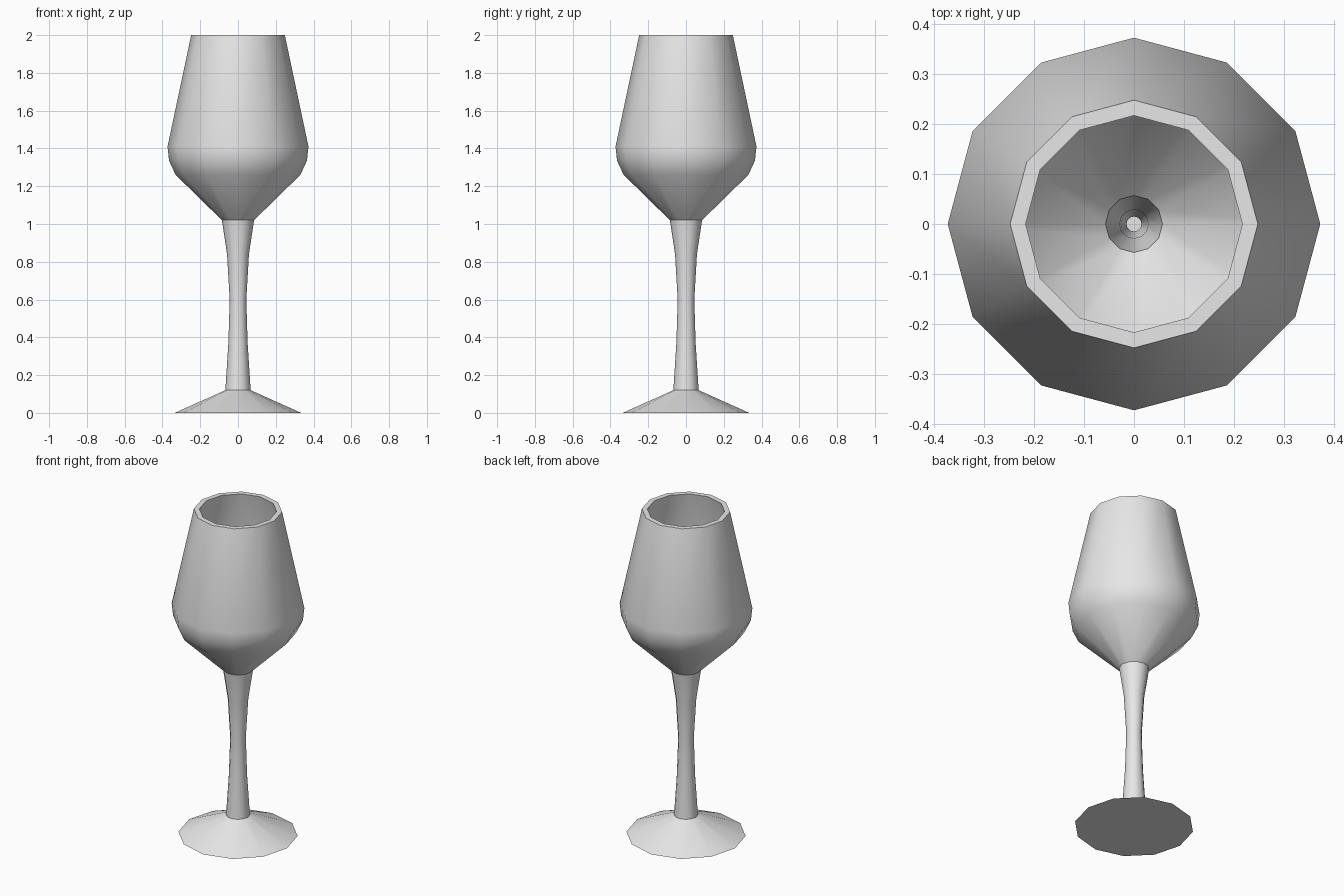
import bpy, bmesh, math

SIDES = 12

old = bpy.data.objects.get("Cube")
if old:
    bpy.data.objects.remove(old, do_unlink=True)

grey = bpy.data.materials.new("light_grey")
grey.use_nodes = True
colour = (0.8, 0.8, 0.8, 1)
grey.diffuse_color = colour
grey.node_tree.nodes["Principled BSDF"].inputs["Base Color"].default_value = colour


def lathe(name, *profiles):
    """Turn (radius, height) profiles; upward runs face out, downward runs face in."""
    bm = bmesh.new()
    for profile in profiles:
        rings = []
        for r, z in profile:
            angles = [2 * math.pi * i / SIDES for i in range(SIDES)]
            rings.append([bm.verts.new((r * math.cos(a), r * math.sin(a), z)) for a in angles])
        for low, high in zip(rings, rings[1:]):
            for i in range(SIDES):
                j = (i + 1) % SIDES
                bm.faces.new((low[i], low[j], high[j], high[i]))
    bmesh.ops.remove_doubles(bm, verts=bm.verts[:], dist=0.0005)
    mesh = bpy.data.meshes.new(name)
    bm.to_mesh(mesh)
    bm.free()
    mesh.materials.append(grey)
    obj = bpy.data.objects.new(name, mesh)
    bpy.context.collection.objects.link(obj)
    bpy.ops.object.select_all(action="DESELECT")
    obj.select_set(True)
    bpy.context.view_layer.objects.active = obj
    bpy.ops.object.shade_smooth_by_angle(angle=math.radians(32))
    return obj


# Bowl: outer wall, rim, then inner wall
lathe("bowl", [(0.085, 1.02), (0.33, 1.26), (0.365, 1.335), (0.373, 1.41), (0.248, 2.0),
               (0.217, 2.0), (0.341, 1.41), (0.335, 1.345), (0.31, 1.285), (0.057, 1.035)])

# Stem: hollow tube, waisted in the middle
stem = [(0.067, 0.12), (0.051, 0.37), (0.044, 0.6), (0.058, 0.84), (0.085, 1.02)]
bore = [(0.057, 1.035), (0.029, 0.84), (0.015, 0.6), (0.021, 0.37), (0.04, 0.095)]
lathe("stem", stem, bore)

# Foot: flat underside and cone, with a shallow hollow inside
lathe("foot", [(0, 0), (0.335, 0), (0.067, 0.12)],
      [(0.04, 0.095), (0.18, 0.031), (0, 0.031)])
